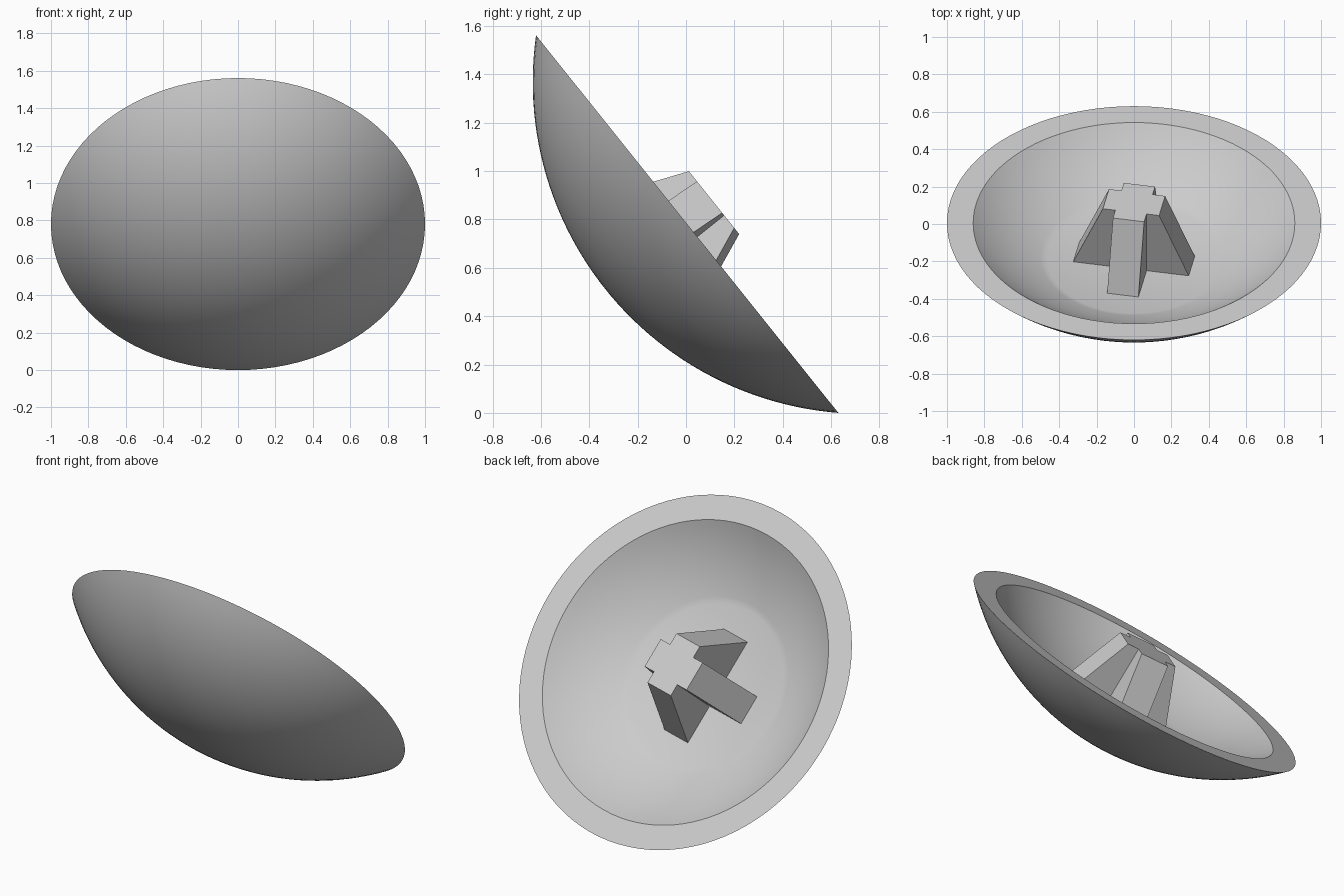
import bpy, bmesh, math
from mathutils import Matrix

if "Cube" in bpy.data.objects:
    bpy.data.objects.remove(bpy.data.objects["Cube"], do_unlink=True)

grey = bpy.data.materials.new("light grey")
grey.use_nodes = True
colour = (0.6, 0.6, 0.6, 1)
grey.diffuse_color = colour
grey.node_tree.nodes["Principled BSDF"].inputs["Base Color"].default_value = colour

TILT = math.acos(0.625)
PLACE = Matrix.Translation((0, 0.005, math.sin(TILT))) @ Matrix.Rotation(-TILT, 4, 'X')
CENTRE = 0.94            # height of the sphere centre above the rim plane
FLOOR_RADIUS = 0.465     # flat disc inside the bowl


def finish(bm, name, matrix):
    bmesh.ops.recalc_face_normals(bm, faces=bm.faces)
    mesh = bpy.data.meshes.new(name)
    bm.to_mesh(mesh)
    bm.free()
    mesh.materials.append(grey)
    obj = bpy.data.objects.new(name, mesh)
    bpy.context.collection.objects.link(obj)
    obj.matrix_world = matrix
    return obj


def arc(r_start, r_end, rim_radius, steps):
    """Points on a spherical cap that meets the rim plane at rim_radius."""
    R = math.hypot(CENTRE, rim_radius)
    a, b = math.asin(r_start / R), math.asin(r_end / R)
    angles = [a + (b - a) * i / steps for i in range(steps + 1)]
    return [(R * math.sin(t), CENTRE - R * math.cos(t)) for t in angles]


# Dish: outer cap, flat rim and inner bowl in one turned profile
SEGMENTS = 96
profile = arc(0.03, 1, 1, 24) + arc(0.86, FLOOR_RADIUS, 0.86, 12)
bm = bmesh.new()
rings = []
for r, z in profile:
    rings.append([bm.verts.new((r * math.cos(k * math.tau / SEGMENTS),
                                r * math.sin(k * math.tau / SEGMENTS), z))
                  for k in range(SEGMENTS)])
for low, high in zip(rings, rings[1:]):
    for k in range(SEGMENTS):
        n = (k + 1) % SEGMENTS
        bm.faces.new((low[k], low[n], high[n], high[k]))
bm.faces.new(rings[0])
bm.faces.new(rings[-1])
dish = finish(bm, "dish", PLACE)
bpy.ops.object.select_all(action='DESELECT')
dish.select_set(True)
bpy.context.view_layer.objects.active = dish
bpy.ops.object.shade_smooth_by_angle(angle=math.radians(30))

# Receiver stand: two crossed blocks that taper towards the top
TOP, BOTTOM = 0.142, -0.25
TOP_REACH, BOTTOM_REACH, HALF_WIDTH = 0.153, 0.316, 0.085
for name, turn in (("stand_side_legs", 0), ("stand_upright_legs", 90)):
    bm = bmesh.new()
    bmesh.ops.create_cube(bm, size=2)
    for v in bm.verts:
        up = v.co.z > 0
        v.co.x *= TOP_REACH if up else BOTTOM_REACH
        v.co.y *= HALF_WIDTH
        v.co.z = TOP if up else BOTTOM
    finish(bm, name, PLACE @ Matrix.Rotation(math.radians(turn - 11), 4, 'Z'))
